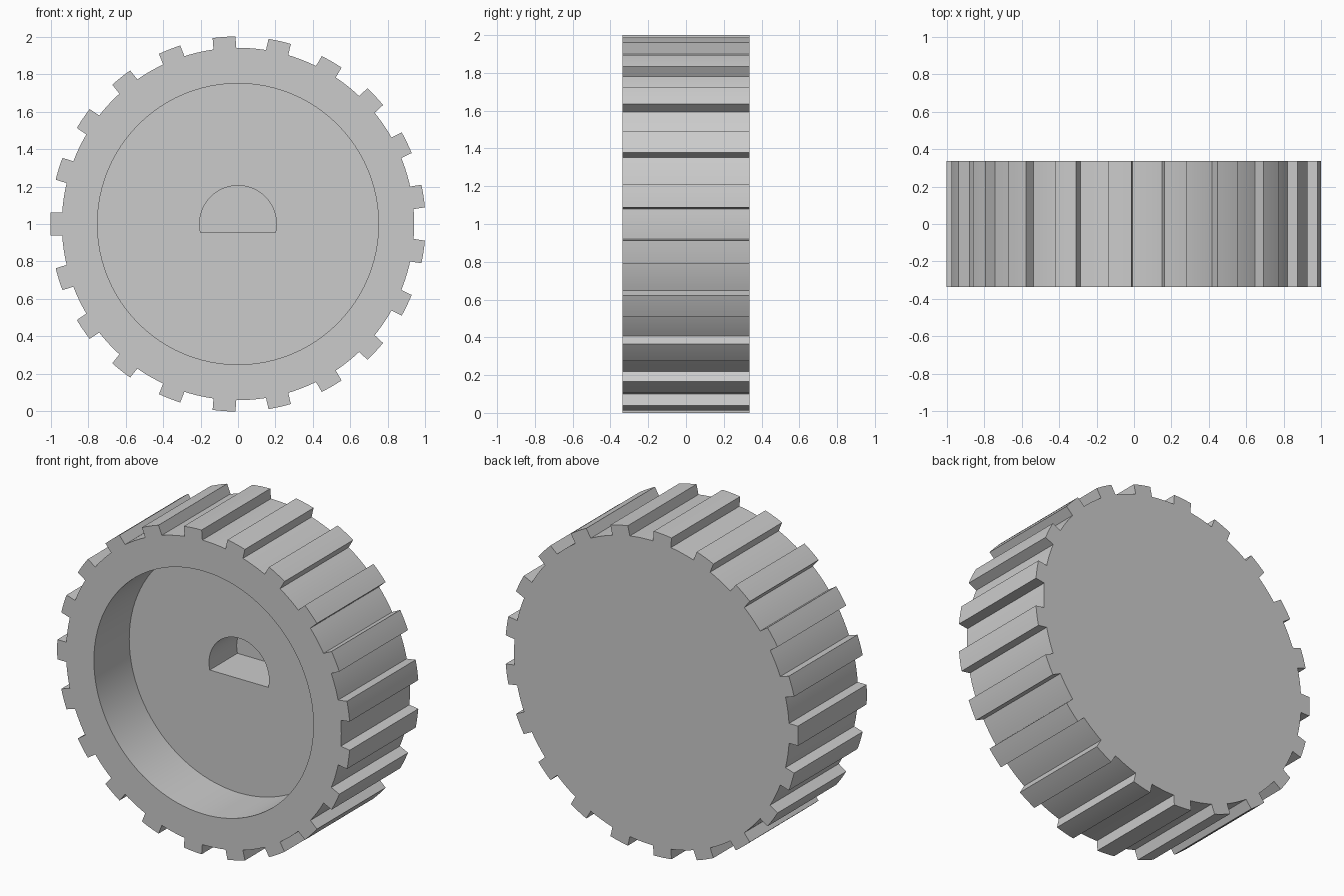
import bpy, bmesh, math

cube = bpy.data.objects.get("Cube")
if cube:
    bpy.data.objects.remove(cube, do_unlink=True)

TEETH = 21
ROOT, TIP = 0.94, 1.001
TOOTH_HALF = 0.061
BACK, FRONT = 0.335, -0.335
RECESS_Y, BORE_Y = 0.01, 0.28
CENTRE_Z = 1.0


def arc(radius, start, end, steps):
    """Points along an arc, both ends included."""
    return [(radius * math.cos(start + (end - start) * i / steps),
             radius * math.sin(start + (end - start) * i / steps))
            for i in range(steps + 1)]


def gear_profile():
    """Outline with parallel-sided teeth, one tooth pointing to -x."""
    points = []
    pitch = math.tau / TEETH
    tip_half = math.asin(TOOTH_HALF / TIP)
    root_half = math.asin(TOOTH_HALF / ROOT)
    for i in range(TEETH):
        mid = math.pi + i * pitch
        points += arc(TIP, mid - tip_half, mid + tip_half, 4)
        points += arc(ROOT, mid + root_half, mid + pitch - root_half, 6)
    return points


def add_loop(bm, points, y):
    verts = [bm.verts.new((x, y, z + CENTRE_Z)) for x, z in points]
    edges = [bm.edges.new((v, verts[(i + 1) % len(verts)]))
             for i, v in enumerate(verts)]
    return verts, edges


def wall(bm, a, b):
    """Join two matching loops with a strip of quads."""
    for i in range(len(a[0])):
        j = (i + 1) % len(a[0])
        bm.faces.new((a[0][i], a[0][j], b[0][j], b[0][i]))


def cap(bm, *loops):
    """Fill a flat face, leaving any inner loop open."""
    bmesh.ops.triangle_fill(bm, use_beauty=True,
                            edges=[e for loop in loops for e in loop[1]])


# Profiles: toothed rim, round recess, D-shaped shaft bore
rim = gear_profile()
recess = arc(0.75, 0, math.tau, 96)[:-1]
flat_angle = math.asin(-0.045 / 0.205)
bore = arc(0.205, flat_angle, math.pi - flat_angle, 40)

bm = bmesh.new()
rim_front, rim_back = add_loop(bm, rim, FRONT), add_loop(bm, rim, BACK)
recess_front, recess_floor = add_loop(bm, recess, FRONT), add_loop(bm, recess, RECESS_Y)
bore_front, bore_floor = add_loop(bm, bore, RECESS_Y), add_loop(bm, bore, BORE_Y)

# Flat faces first, then the walls between them
cap(bm, rim_front, recess_front)
cap(bm, recess_floor, bore_front)
cap(bm, bore_floor)
cap(bm, rim_back)
wall(bm, rim_front, rim_back)
wall(bm, recess_front, recess_floor)
wall(bm, bore_front, bore_floor)
bmesh.ops.recalc_face_normals(bm, faces=bm.faces[:])

mesh = bpy.data.meshes.new("toothed_wheel")
bm.to_mesh(mesh)
bm.free()
wheel = bpy.data.objects.new("toothed_wheel", mesh)
bpy.context.collection.objects.link(wheel)

# Plain grey material
grey = bpy.data.materials.new("light_grey")
grey.use_nodes = True
colour = (0.6, 0.6, 0.6, 1.0)
grey.diffuse_color = colour
grey.node_tree.nodes["Principled BSDF"].inputs["Base Color"].default_value = colour
mesh.materials.append(grey)

# Smooth arcs, crisp tooth and rim edges
bpy.ops.object.select_all(action="DESELECT")
wheel.select_set(True)
bpy.context.view_layer.objects.active = wheel
bpy.ops.object.shade_smooth_by_angle(angle=math.radians(25))
